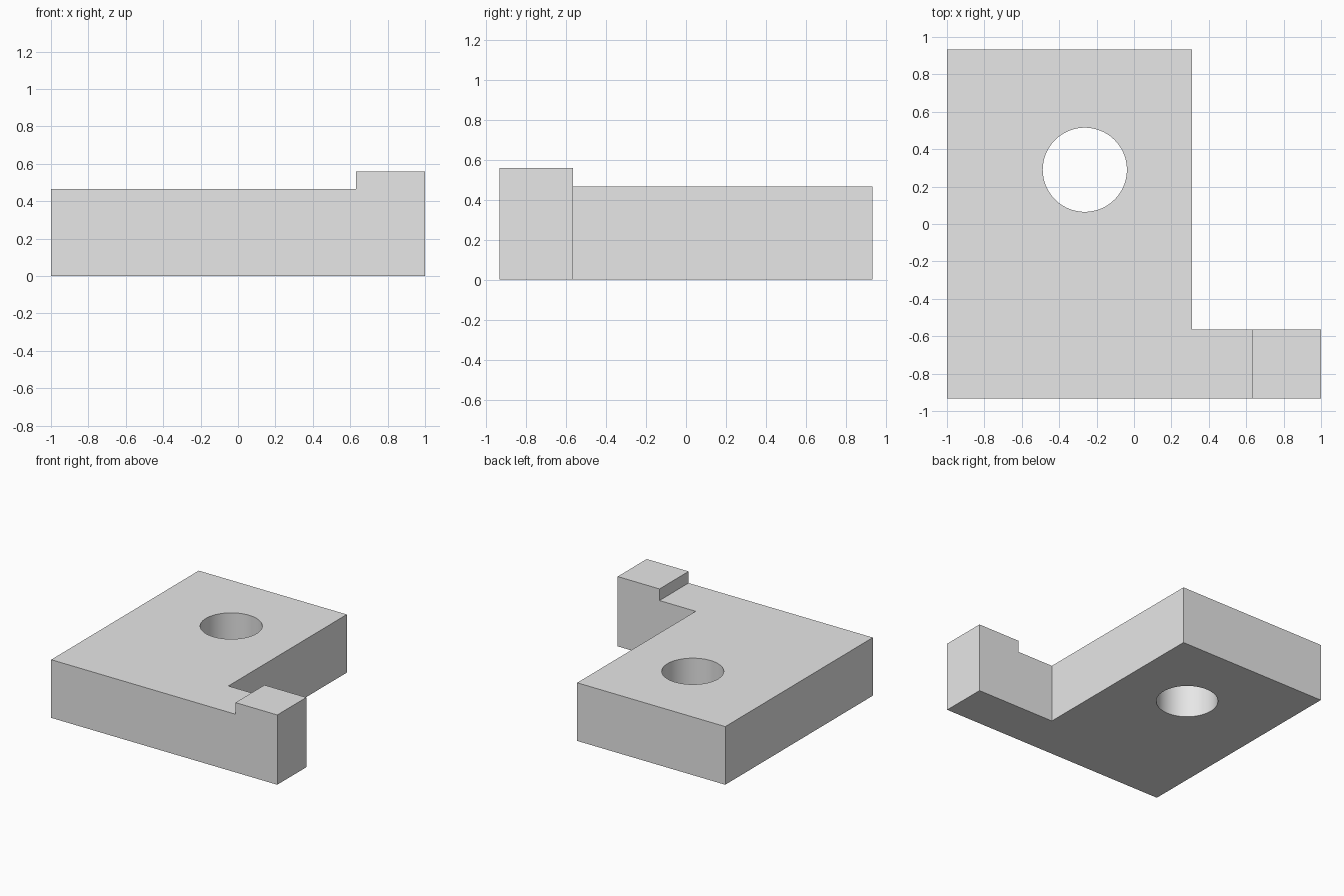
import bpy
import bmesh

if "Cube" in bpy.data.objects:
    bpy.data.objects.remove(bpy.data.objects["Cube"])

PLATE_TOP, LUG_TOP = 0.465, 0.558
FRONT, BACK, ARM_BACK = -0.932, 0.932, -0.565

grey = bpy.data.materials.new("light grey")
grey.diffuse_color = (0.8, 0.8, 0.8, 1)
grey.use_nodes = True
grey.node_tree.nodes["Principled BSDF"].inputs["Base Color"].default_value = grey.diffuse_color


def extrude_profile(name, points, direction):
    """Solid made by sweeping a closed planar outline along a direction."""
    bm = bmesh.new()
    face = bm.faces.new([bm.verts.new(p) for p in points])
    swept = bmesh.ops.extrude_face_region(bm, geom=[face])["geom"]
    bmesh.ops.translate(bm, vec=direction,
                        verts=[v for v in swept if isinstance(v, bmesh.types.BMVert)])
    bmesh.ops.recalc_face_normals(bm, faces=bm.faces)
    mesh = bpy.data.meshes.new(name)
    bm.to_mesh(mesh)
    bm.free()
    mesh.materials.append(grey)
    obj = bpy.data.objects.new(name, mesh)
    bpy.context.collection.objects.link(obj)
    return obj


def boolean(target, tool, operation):
    """Apply a boolean with a helper object, then remove the helper."""
    mod = target.modifiers.new(operation.lower(), "BOOLEAN")
    mod.operation, mod.solver, mod.object = operation, "EXACT", tool
    bpy.context.view_layer.objects.active = target
    bpy.ops.object.modifier_apply(modifier=mod.name)
    bpy.data.objects.remove(tool)


# L-shaped outline with the raised lug left open on the arm's end
outline = [(-1, FRONT), (1, FRONT), (1, ARM_BACK),
           (0.31, ARM_BACK), (0.31, BACK), (-1, BACK)]
bracket = extrude_profile("bracket", [(x, y, 0) for x, y in outline], (0, 0, LUG_TOP))

# Step: lower everything except the lug to the plate height
step = extrude_profile("step_cutter",
                       [(-1.2, -1.2, PLATE_TOP), (0.63, -1.2, PLATE_TOP),
                        (0.63, 1.2, PLATE_TOP), (-1.2, 1.2, PLATE_TOP)], (0, 0, 0.4))
boolean(bracket, step, "DIFFERENCE")

# Round through hole
bpy.ops.mesh.primitive_cylinder_add(vertices=96, radius=0.225, depth=2,
                                    location=(-0.263, 0.29, 0.2))
hole = bpy.context.object
hole.name = "hole_cutter"
hole.data.materials.append(grey)
boolean(bracket, hole, "DIFFERENCE")

# Smooth hole wall, crisp edges elsewhere
bpy.ops.object.select_all(action="DESELECT")
bracket.select_set(True)
bpy.context.view_layer.objects.active = bracket
bpy.ops.object.shade_smooth_by_angle()
